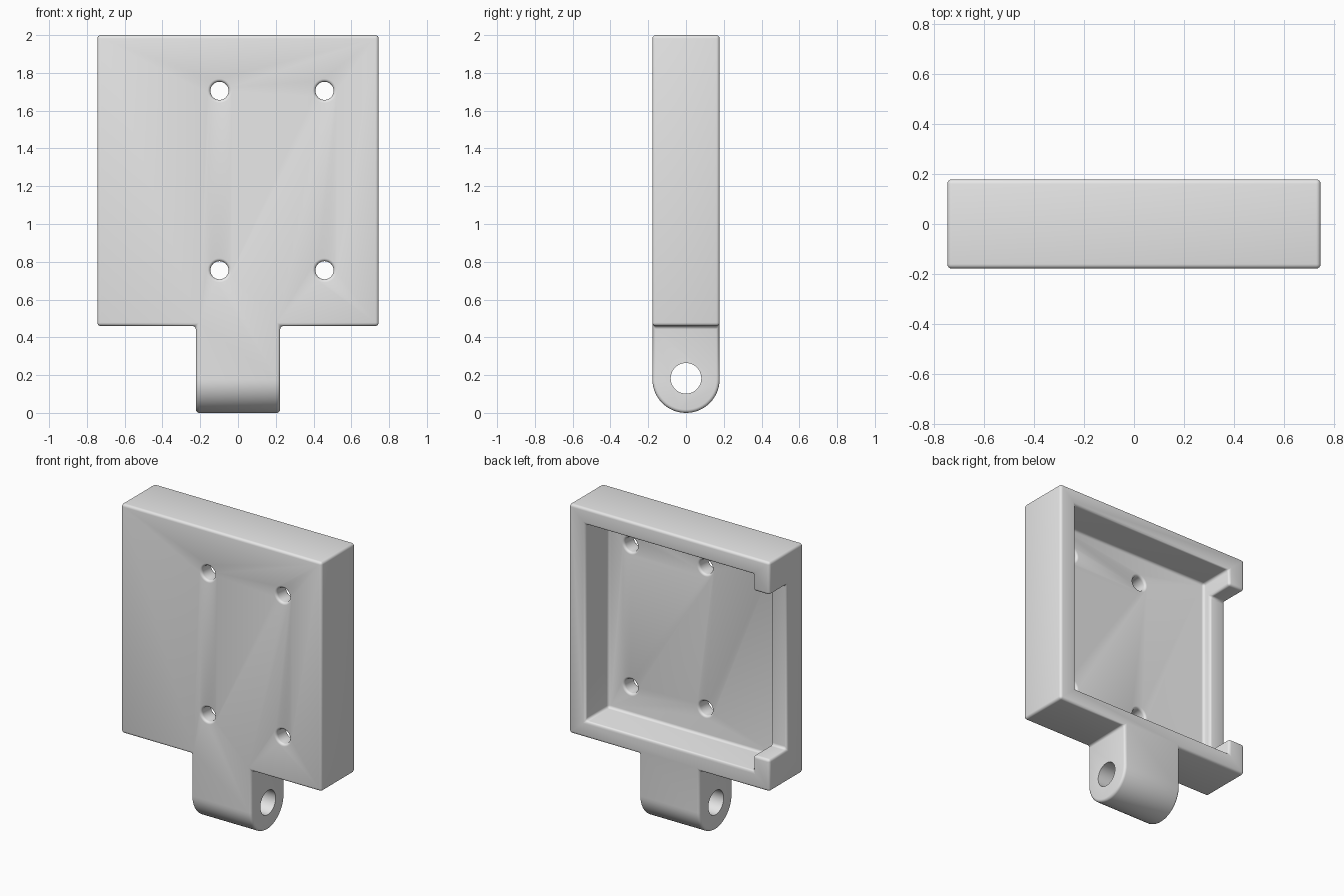
import bpy
import bmesh
import math
from mathutils import Matrix

cube = bpy.data.objects.get("Cube")
if cube:
    bpy.data.objects.remove(cube, do_unlink=True)

W, D, TOP, BASE = 0.745, 0.178, 2.0, 0.46   # plate half width, half depth, heights
TAB = 0.223                                 # tab half width
FLOOR, SILL = -0.067, -0.01                 # pocket floor and side opening floor

grey = bpy.data.materials.new("light_grey")
grey.use_nodes = True
grey.diffuse_color = (0.8, 0.8, 0.8, 1)
grey.node_tree.nodes["Principled BSDF"].inputs["Base Color"].default_value = (0.8, 0.8, 0.8, 1)


def add_object(name, bm):
    bmesh.ops.recalc_face_normals(bm, faces=bm.faces)
    mesh = bpy.data.meshes.new(name)
    bm.to_mesh(mesh)
    bm.free()
    mesh.materials.append(grey)
    obj = bpy.data.objects.new(name, mesh)
    bpy.context.collection.objects.link(obj)
    return obj


def box(name, low, high):
    bm = bmesh.new()
    bmesh.ops.create_cube(bm, size=1)
    for v in bm.verts:
        v.co = [a if c < 0 else b for c, a, b in zip(v.co, low, high)]
    return add_object(name, bm)


def lathe(name, profile, axis, place, sides=40):
    """Closed round solid from (radius, height) points, turned to lie along x or y."""
    bm = bmesh.new()
    rings = []
    for r, h in profile:
        rings.append([bm.verts.new((r * math.cos(math.tau * i / sides),
                                    r * math.sin(math.tau * i / sides), h))
                      for i in range(sides)])
    for a, b in zip(rings, rings[1:]):
        for i in range(sides):
            j = (i + 1) % sides
            bm.faces.new((a[i], a[j], b[j], b[i]))
    bm.faces.new(rings[0])
    bm.faces.new(rings[-1])
    turn = Matrix.Rotation(math.pi / 2, 4, "Y") if axis == "X" else Matrix.Rotation(-math.pi / 2, 4, "X")
    bm.transform(Matrix.Translation(place) @ turn)
    return add_object(name, bm)


def cut(obj, cutter):
    cutter.hide_render = True
    mod = obj.modifiers.new(cutter.name, "BOOLEAN")
    mod.operation = "DIFFERENCE"
    mod.solver = "EXACT"
    mod.object = cutter
    cutters.append(cutter)


cutters = []

# Plate and hinge tab as one extruded outline
bm = bmesh.new()
outline = [(-TAB, 0), (TAB, 0), (TAB, BASE), (W, BASE), (W, TOP),
           (-W, TOP), (-W, BASE), (-TAB, BASE)]
face = bm.faces.new([bm.verts.new((x, -D, z)) for x, z in outline])
new = bmesh.ops.extrude_face_region(bm, geom=[face])["geom"]
bmesh.ops.translate(bm, verts=[g for g in new if isinstance(g, bmesh.types.BMVert)], vec=(0, 2 * D, 0))

# Round the tab's lower end
long_edges = [e for e in bm.edges if all(v.co.z < 0.01 for v in e.verts)
              and abs(e.verts[0].co.x - e.verts[1].co.x) > TAB]
bmesh.ops.bevel(bm, geom=long_edges, offset=D - 0.0004, offset_type="OFFSET", segments=14,
                profile=0.5, affect="EDGES", clamp_overlap=False)
bmesh.ops.remove_doubles(bm, verts=bm.verts, dist=0.002)
bracket = add_object("bracket_body", bm)

# Rear pocket and the opening through its side wall
cut(bracket, box("pocket_cutter", (-W + 0.122, FLOOR, BASE + 0.11), (W - 0.122, 0.4, TOP - 0.11)))
cut(bracket, box("side_opening_cutter", (-1, SILL, BASE + 0.215), (-0.4, 0.5, TOP - 0.22)))

# Clean flat faces, then soften every edge
flat = bracket.modifiers.new("merge_flat_faces", "DECIMATE")
flat.decimate_type = "DISSOLVE"
flat.angle_limit = math.radians(1)
soft = bracket.modifiers.new("soft_edges", "BEVEL")
soft.width = 0.018
soft.segments = 4
soft.limit_method = "ANGLE"
soft.angle_limit = math.radians(35)
soft.use_clamp_overlap = False

# Screw holes with rounded rims
R, RIM = 0.048, 0.016
arc = [(R + RIM * (1 - math.cos(t)), RIM * (1 - math.sin(t)))
       for t in [math.pi / 2 * i / 4 for i in range(5)]]
front = [(r, -D + h) for r, h in reversed(arc)]
back = [(r, FLOOR - h) for r, h in arc]
wide = R + RIM
profile = [(wide, -D - 0.05)] + [(a, b) for a, b in front]
# flare the cutter outwards at both plate surfaces
profile = [(wide, -D - 0.05)] + [(R + RIM * (1 - math.cos(t)), -D + RIM * (1 - math.sin(t)))
                                 for t in [math.pi / 2 * i / 4 for i in range(4, -1, -1)]]
profile = [(wide, -D - 0.05)]
for i in range(5):
    t = math.pi / 2 * i / 4
    profile.append((wide - RIM * math.sin(t), -D + RIM * (1 - math.cos(t))))
for i in range(4, -1, -1):
    t = math.pi / 2 * i / 4
    profile.append((wide - RIM * math.sin(t), FLOOR - RIM * (1 - math.cos(t))))
profile.append((wide, FLOOR + 0.05))
for x in (-0.098, 0.458):
    for z in (0.755, 1.705):
        cut(bracket, lathe("screw_hole_cutter", profile, "Y", (x, 0, z)))

# Hinge pin hole through the tab
cut(bracket, lathe("pin_hole_cutter", [(0.081, -0.4), (0.081, 0.4)], "X", (0, 0, 0.183), 48))

# Apply everything, drop the cutters, and shade
bpy.ops.object.select_all(action="DESELECT")
bracket.select_set(True)
bpy.context.view_layer.objects.active = bracket
for mod in list(bracket.modifiers):
    bpy.ops.object.modifier_apply(modifier=mod.name)
for c in cutters:
    bpy.data.objects.remove(c, do_unlink=True)
bpy.ops.object.shade_smooth_by_angle(angle=math.radians(35))
